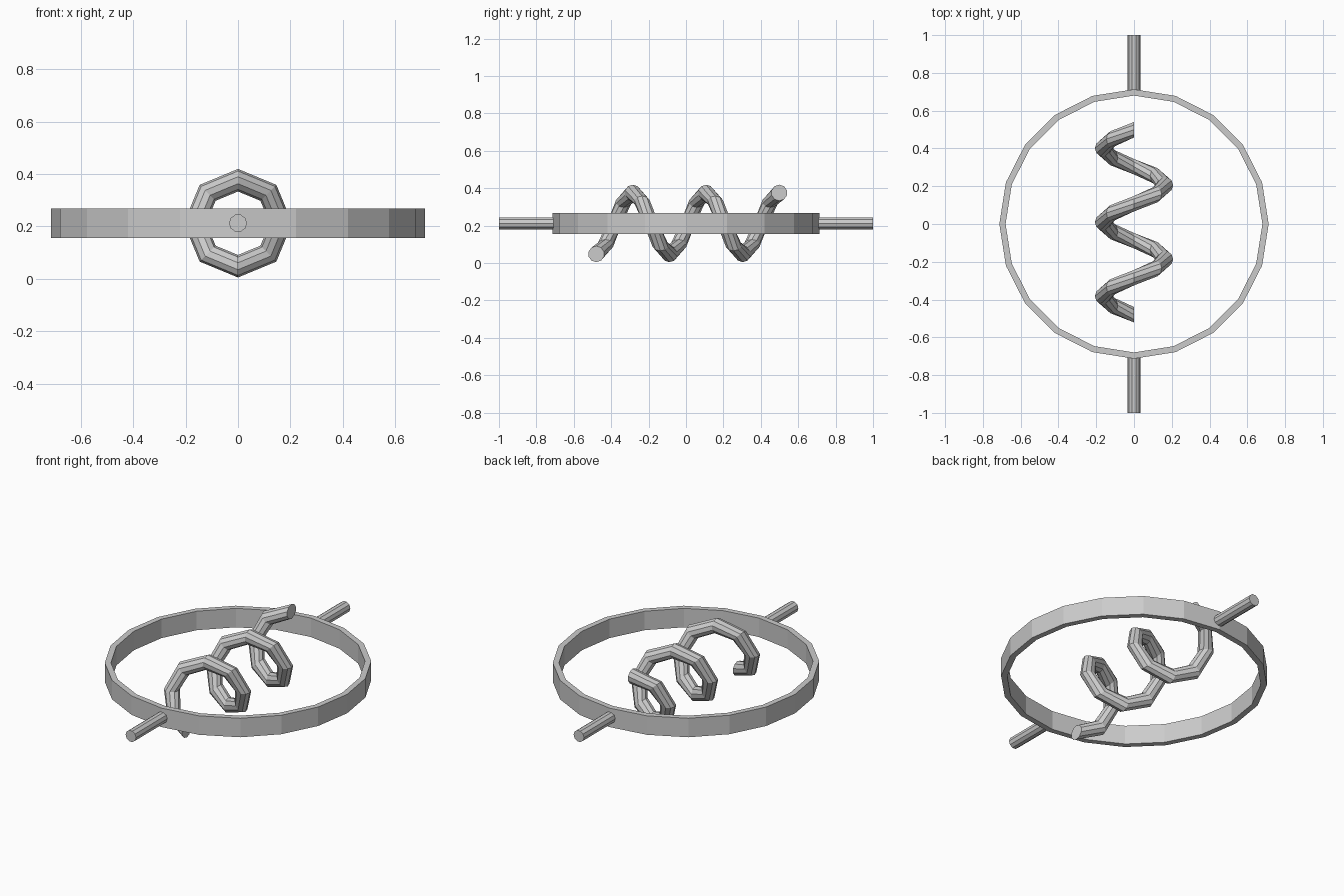
import bpy, bmesh
from math import sin, cos, pi

if "Cube" in bpy.data.objects:
    bpy.data.objects.remove(bpy.data.objects["Cube"])

ZC = 0.212  # height of the common axis


def make(name, bm):
    bmesh.ops.recalc_face_normals(bm, faces=bm.faces)
    me = bpy.data.meshes.new(name)
    bm.to_mesh(me)
    bm.free()
    ob = bpy.data.objects.new(name, me)
    bpy.context.collection.objects.link(ob)
    return ob


def sweep(name, sections, closed):
    """Skin a list of cross-section loops; cap the ends if the sweep is open."""
    bm = bmesh.new()
    loops = [[bm.verts.new(p) for p in s] for s in sections]
    n, m = len(loops), len(loops[0])
    for i in range(n if closed else n - 1):
        a, b = loops[i], loops[(i + 1) % n]
        for j in range(m):
            k = (j + 1) % m
            bm.faces.new((a[j], a[k], b[k], b[j]))
    if not closed:
        bm.faces.new(loops[0])
        bm.faces.new(loops[-1])
    return make(name, bm)


# Flat 20-sided band around the outside
profile = [(0.68, -0.056), (0.713, -0.056), (0.713, 0.056), (0.68, 0.056)]
sweep("outer_ring", [[(r * cos(a), r * sin(a), ZC + z) for r, z in profile]
                     for a in (2 * pi * i / 20 for i in range(20))], True)

# Coil: round section screwed 2.5 turns about the y axis, 8 steps per turn
R, r, SIDES, STEPS = 0.164, 0.043, 10, 20
y0, y1 = -0.48, 0.499
sections = []
for i in range(STEPS + 1):
    a = 2 * pi * i / 8
    yc = y0 + (y1 - y0) * i / STEPS
    loop = []
    for j in range(SIDES):
        t = 2 * pi * j / SIDES
        d = R + r * cos(t)
        loop.append((-d * sin(a), yc + r * sin(t), ZC - d * cos(a)))
    sections.append(loop)
sweep("coil", sections, False)

# Straight leads at both ends
for name, s in (("front_lead", -1), ("back_lead", 1)):
    sweep(name, [[(0.034 * cos(t), s * y, ZC + 0.034 * sin(t))
                  for t in (2 * pi * j / 10 for j in range(10))]
                 for y in (0.695, 1.0)], False)
